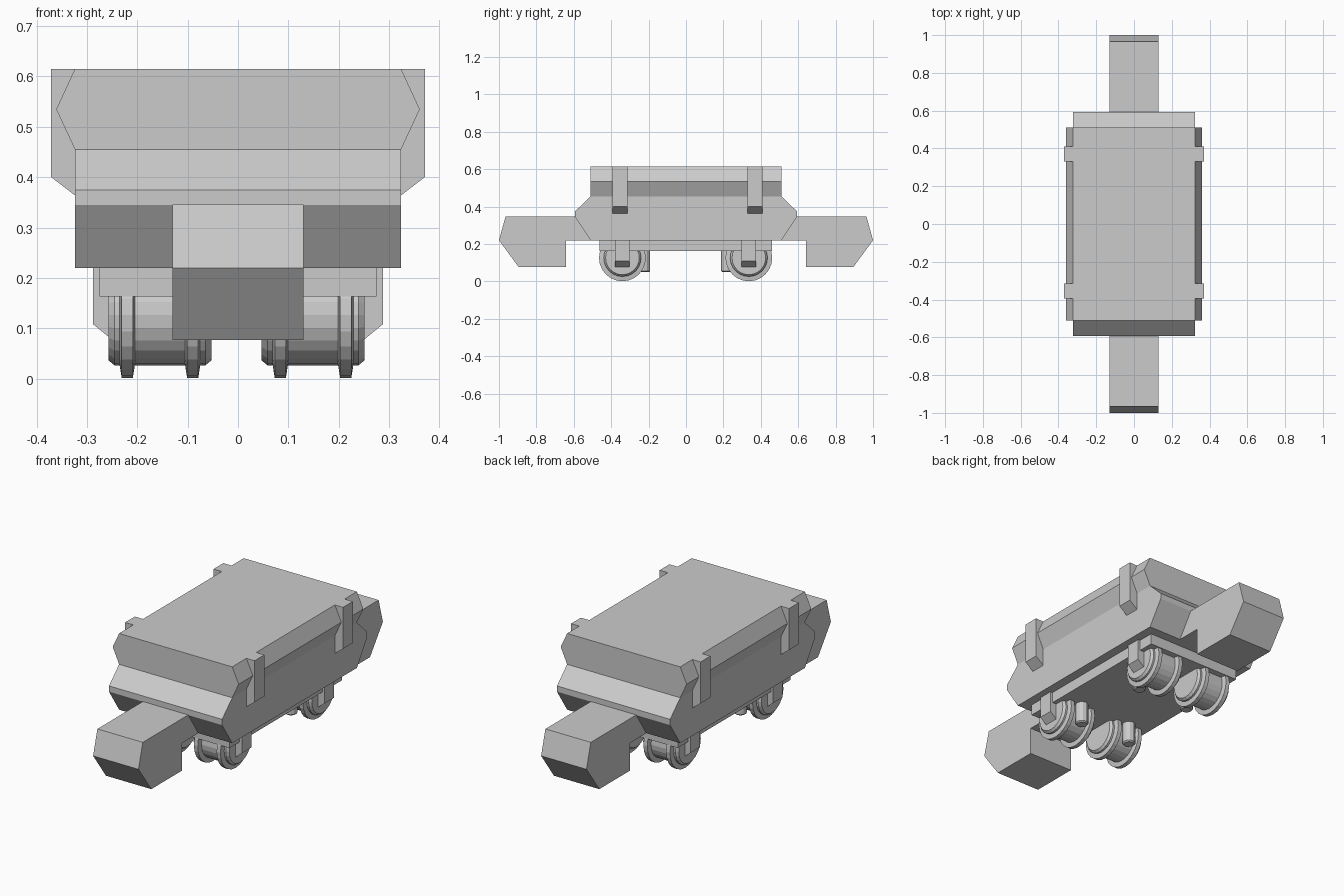
import bpy, bmesh
from math import cos, sin, tau

if "Cube" in bpy.data.objects:
    bpy.data.objects.remove(bpy.data.objects["Cube"])


def to_object(name, bm):
    bmesh.ops.recalc_face_normals(bm, faces=bm.faces)
    mesh = bpy.data.meshes.new(name)
    bm.to_mesh(mesh)
    bm.free()
    obj = bpy.data.objects.new(name, mesh)
    bpy.context.collection.objects.link(obj)
    return obj


def prism(name, profile, lo, hi, axis):
    """Extrude a profile along x (profile is y, z) or along y (profile is x, z)."""
    bm = bmesh.new()
    place = (lambda a, b, t: (t, a, b)) if axis == 'x' else (lambda a, b, t: (a, t, b))
    face = bm.faces.new([bm.verts.new(place(a, b, lo)) for a, b in profile])
    new = bmesh.ops.extrude_face_region(bm, geom=[face])['geom']
    verts = [v for v in new if isinstance(v, bmesh.types.BMVert)]
    bmesh.ops.translate(bm, verts=verts, vec=place(0, 0, hi - lo))
    return to_object(name, bm)


def lathe_x(name, profile, centre, sides=24):
    """Turn a profile of (x, radius) about an axis parallel to x, with flat ends."""
    bm = bmesh.new()
    cx, cy, cz = centre
    rings = [[bm.verts.new((cx + x, cy + r * sin(tau * i / sides), cz + r * cos(tau * i / sides)))
              for i in range(sides)] for x, r in profile]
    for a, b in zip(rings, rings[1:]):
        for i in range(sides):
            j = (i + 1) % sides
            bm.faces.new((a[i], a[j], b[j], b[i]))
    bm.faces.new(rings[0])
    bm.faces.new(rings[-1])
    return to_object(name, bm)


# Wagon body: lower hull, upper bin and underframe
prism('lower_hull', [(-.51, .22), (.51, .22), (.593, .345), (.593, .375), (.51, .455),
                     (-.51, .455), (-.593, .375), (-.593, .345)], -.324, .324, 'x')
prism('upper_bin', [(-.324, .455), (.324, .455), (.361, .535), (.324, .615),
                    (-.324, .615), (-.361, .535)], -.51, .51, 'y')
prism('underframe', [(-.275, .163), (.275, .163), (.275, .23), (-.275, .23)], -.462, .46, 'y')

# Couplers at both ends
for end, s in (('front', -1), ('back', 1)):
    hook = [(.45, .22), (.642, .22), (.642, .077), (.895, .077), (1, .22), (.965, .346), (.45, .346)]
    prism(end + '_coupler', [(s * y, z) for y, z in hook], -.13, .13, 'x')

# Side stakes, axle brackets, wheels and brake cylinders
wheel = [(-.102, .09), (-.09, .1), (-.08, .1), (-.076, .125), (-.054, .125), (-.05, .1),
         (.05, .1), (.054, .125), (.076, .125), (.08, .1), (.09, .1), (.102, .09)]
for end, s in (('front', -1), ('back', 1)):
    for side, m in (('left', -1), ('right', 1)):
        tag = f'{end}_{side}_'
        y = .008 + s * .362
        stake = [(.318, .36), (.324, .364), (.371, .4), (.371, .615), (.318, .615)]
        prism(tag + 'stake', [(m * x, z) for x, z in stake], y - .04, y + .04, 'y')
        y = -.002 + s * .338
        bracket = [(.235, .077), (.25, .077), (.288, .108), (.288, .22), (.235, .22)]
        prism(tag + 'bracket', [(m * x, z) for x, z in bracket], y - .039, y + .039, 'y')
        lathe_x(tag + 'wheel', wheel, (m * .152 - .003, y, .126))
        bpy.ops.mesh.primitive_cylinder_add(vertices=12, radius=.032, depth=.13,
                                            location=(m * .152 - .003, s * .222 - .002, .115))
        brake = bpy.context.object
        brake.name = tag + 'brake'
        bevel = brake.modifiers.new('rim', 'BEVEL')
        bevel.width = .006
        bevel.segments = 1
        bevel.angle_limit = 1.0
